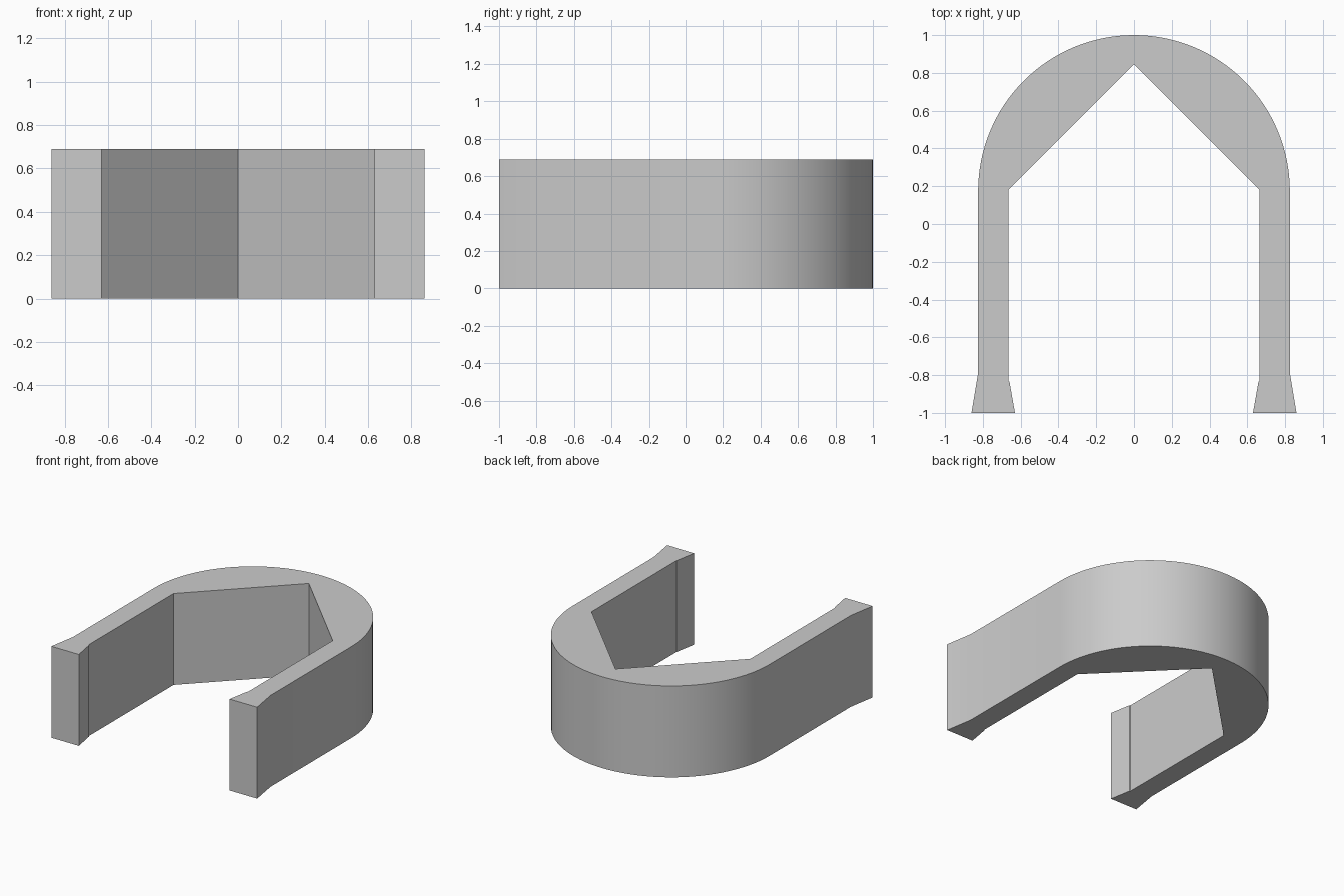
import bpy, bmesh
from math import sin, cos, pi, radians

cube = bpy.data.objects.get("Cube")
if cube:
    bpy.data.objects.remove(cube, do_unlink=True)

HEIGHT = 0.69
RADIUS = 0.825
ARC_Y = 0.175
STEPS = 32

# Half outline on the +x side: inner apex, leg, flared foot, outer arc
half = [(0, 0.845), (0.665, 0.18), (0.665, -0.83), (0.659, -0.836),
        (0.63, -1), (0.86, -1), (RADIUS, -0.79)]
for i in range(STEPS + 1):
    a = i / STEPS * pi / 2
    half.append((RADIUS * cos(a), ARC_Y + RADIUS * sin(a)))

# Mirror to a closed outline, without doubling the two points on the axis
outline = half + [(-x, y) for x, y in reversed(half[1:-1])]

# Extrude the outline upward
bm = bmesh.new()
base = bm.faces.new([bm.verts.new((x, y, 0)) for x, y in outline])
top = bmesh.ops.extrude_face_region(bm, geom=[base], use_keep_orig=True)
bmesh.ops.translate(bm, vec=(0, 0, HEIGHT),
                    verts=[g for g in top["geom"] if isinstance(g, bmesh.types.BMVert)])
bmesh.ops.recalc_face_normals(bm, faces=bm.faces)
mesh = bpy.data.meshes.new("arched_clip")
bm.to_mesh(mesh)
bm.free()
clip = bpy.data.objects.new("arched_clip", mesh)
bpy.context.collection.objects.link(clip)

# Plain grey material
grey = bpy.data.materials.new("light_grey")
grey.use_nodes = True
colour = (0.6, 0.6, 0.6, 1)
grey.diffuse_color = colour
grey.node_tree.nodes["Principled BSDF"].inputs["Base Color"].default_value = colour
mesh.materials.append(grey)

# Smooth the curved wall, keep the corners crisp
bpy.ops.object.select_all(action="DESELECT")
clip.select_set(True)
bpy.context.view_layer.objects.active = clip
bpy.ops.object.shade_smooth_by_angle(angle=radians(30))
